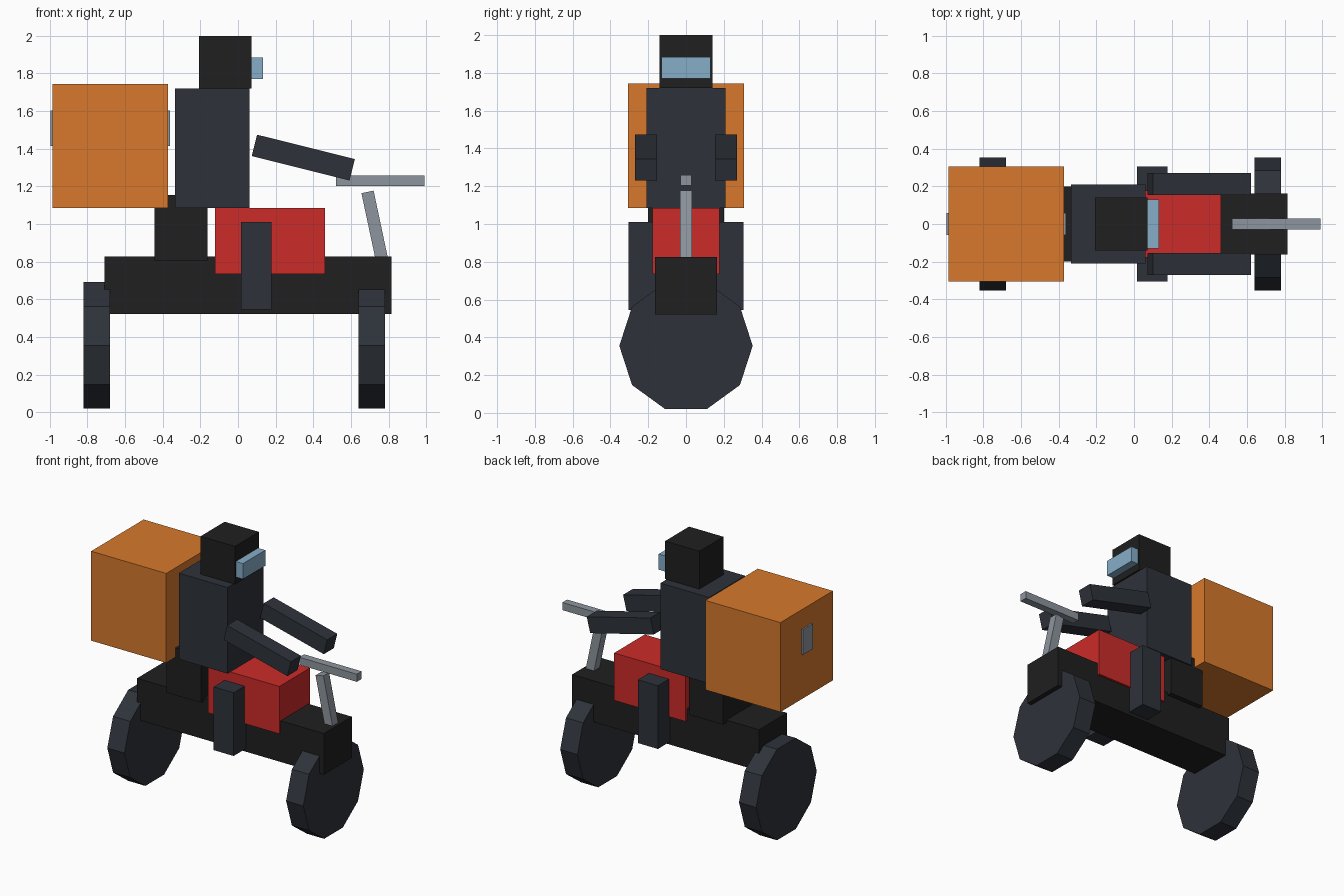
import bpy
from math import radians, pi

if "Cube" in bpy.data.objects:
    bpy.data.objects.remove(bpy.data.objects["Cube"])


def material(name, r, g, b):
    m = bpy.data.materials.new(name)
    m.diffuse_color = (r, g, b, 1)
    m.use_nodes = True
    m.node_tree.nodes["Principled BSDF"].inputs["Base Color"].default_value = m.diffuse_color
    return m


black = material("black", 0.014, 0.014, 0.014)
slate = material("slate", 0.027, 0.032, 0.042)
red = material("red", 0.6, 0.025, 0.022)
orange = material("orange", 0.68, 0.19, 0.025)
metal = material("metal", 0.27, 0.3, 0.34)
glass = material("glass", 0.24, 0.42, 0.58)


def box(name, center, size, mat, tilt=0):
    bpy.ops.mesh.primitive_cube_add(size=1, location=center, rotation=(0, radians(tilt), 0))
    ob = bpy.context.object
    ob.name = name
    ob.scale = size
    ob.data.materials.append(mat)


def span(name, x, y, z, mat):
    # Axis-aligned box given by its limits
    box(name, [(a + b) / 2 for a, b in (x, y, z)], [b - a for a, b in (x, y, z)], mat)


# Ten-sided wheels with a corner on the ground
for name, x in (("rear_wheel", -0.75), ("front_wheel", 0.71)):
    bpy.ops.mesh.primitive_cylinder_add(vertices=10, radius=0.353, depth=0.14,
                                        location=(x, 0, 0.355), rotation=(0, pi / 2, 0))
    bpy.context.object.name = name
    bpy.context.object.data.materials.append(slate)

# Bike body
span("chassis", (-0.71, 0.815), (-0.163, 0.163), (0.522, 0.826), black)
span("fuel_tank", (-0.122, 0.462), (-0.178, 0.178), (0.735, 1.085), red)
span("seat", (-0.443, -0.163), (-0.2, 0.2), (0.806, 1.155), black)
box("steering_stem", (0.732, 0, 0.965), (0.066, 0.066, 0.42), metal, -12)
span("handlebar", (0.52, 0.99), (-0.028, 0.028), (1.203, 1.259), metal)

# Rider
span("torso", (-0.336, 0.061), (-0.21, 0.21), (1.085, 1.72), slate)
span("helmet", (-0.207, 0.073), (-0.14, 0.14), (1.72, 2.0), black)
span("visor", (0.055, 0.132), (-0.13, 0.13), (1.77, 1.885), glass)
for side, s in (("right", -1), ("left", 1)):
    box(side + "_arm", (0.347, s * 0.212, 1.353), (0.536, 0.117, 0.117), slate, 14)
    box(side + "_leg", (0.097, s * 0.224, 0.778), (0.163, 0.163, 0.467), slate)

# Delivery box with a plate showing at both ends
span("delivery_box", (-0.985, -0.372), (-0.306, 0.306), (1.085, 1.745), orange)
span("box_plate", (-0.996, -0.361), (-0.058, 0.058), (1.415, 1.602), metal)
